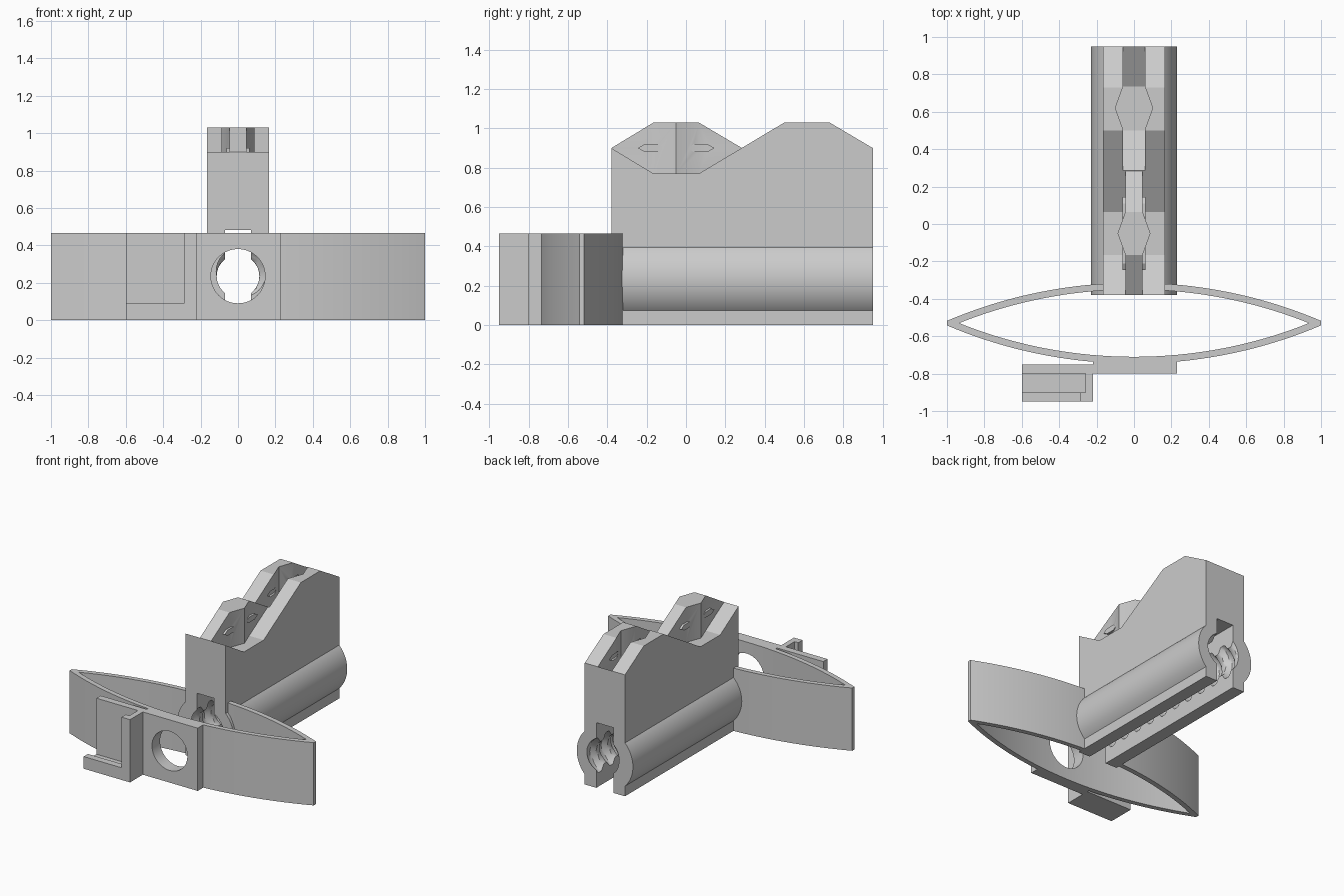
import bpy, bmesh, math

if "Cube" in bpy.data.objects:
    bpy.data.objects.remove(bpy.data.objects["Cube"])

grey = bpy.data.materials.new("plain grey")
grey.diffuse_color = (0.6, 0.6, 0.6, 1)
grey.use_nodes = True
grey.node_tree.nodes["Principled BSDF"].inputs["Base Color"].default_value = grey.diffuse_color


def finish(name, bm):
    bmesh.ops.recalc_face_normals(bm, faces=bm.faces)
    me = bpy.data.meshes.new(name)
    bm.to_mesh(me)
    bm.free()
    me.materials.append(grey)
    ob = bpy.data.objects.new(name, me)
    bpy.context.collection.objects.link(ob)
    return ob


def prism(name, pts, axis, a, b):
    """Extrude a 2D outline along x (y,z), y (x,z) or z (x,y) from a to b."""
    put = {'x': lambda p, t: (t, p[0], p[1]),
           'y': lambda p, t: (p[0], t, p[1]),
           'z': lambda p, t: (p[0], p[1], t)}[axis]
    bm = bmesh.new()
    lo = [bm.verts.new(put(p, a)) for p in pts]
    hi = [bm.verts.new(put(p, b)) for p in pts]
    bm.faces.new(lo)
    bm.faces.new(hi)
    n = len(pts)
    for i in range(n):
        j = (i + 1) % n
        bm.faces.new((lo[i], lo[j], hi[j], hi[i]))
    return finish(name, bm)


def box(name, x0, x1, y0, y1, z0, z1):
    return prism(name, [(x0, y0), (x1, y0), (x1, y1), (x0, y1)], 'z', z0, z1)


def circle(r, z, n=64):
    return [(r * math.cos(2 * math.pi * i / n), z + r * math.sin(2 * math.pi * i / n))
            for i in range(n)]


def boolean(ob, tool, op, keep=False):
    m = ob.modifiers.new("bool", 'BOOLEAN')
    m.operation = op
    m.solver = 'EXACT'
    m.object = tool
    bpy.context.view_layer.objects.active = ob
    bpy.ops.object.modifier_apply(modifier=m.name)
    if not keep:
        bpy.data.objects.remove(tool)


def smooth(ob):
    bpy.ops.object.select_all(action='DESELECT')
    ob.select_set(True)
    bpy.context.view_layer.objects.active = ob
    bpy.ops.object.shade_smooth_by_angle(angle=math.radians(25))


def thread_cutter(zc, r_in, r_out, pitch, y0, y1, n=32, per=10):
    """Screw-shaped solid: radius follows a clipped wave along a helix."""
    bm = bmesh.new()
    rings = []
    steps = int((y1 - y0) / pitch * per)
    for k in range(steps + 1):
        y = y0 + (y1 - y0) * k / steps
        ring = []
        for i in range(n):
            t = 2 * math.pi * i / n
            w = 0.5 + 0.8 * math.cos(2 * math.pi * y / pitch - t)
            r = r_in + (r_out - r_in) * min(1, max(0, w))
            ring.append(bm.verts.new((r * math.cos(t), y, zc + r * math.sin(t))))
        rings.append(ring)
    for a, b in zip(rings, rings[1:]):
        for i in range(n):
            j = (i + 1) % n
            bm.faces.new((a[i], a[j], b[j], b[i]))
    bm.faces.new(rings[0])
    bm.faces.new(rings[-1])
    return finish("thread_cutter", bm)


def bulge(yc, w, wmax):
    return [(-w, yc - .115), (w, yc - .115), (wmax, yc), (w, yc + .115),
            (-w, yc + .115), (-wmax, yc)]


def snap(yc, s):
    """Side outline of a small snap ridge on side s of yc."""
    return [(yc + s * d, z) for d, z in ((.06, .9), (.09, .92), (.16, .92),
                                         (.195, .9), (.16, .88), (.09, .88))]


ZC = 0.235

# Main body: side outline plus round barrel
body = prism("clamp_body", [(-.38, 0), (.95, 0), (.95, .9), (.73, 1.03), (.5, 1.03),
                            (.065, .77), (-.165, .77), (-.38, .9)], 'x', -.165, .165)
boolean(body, prism("barrel", circle(.23, ZC, 96), 'y', -.38, .95), 'UNION')

# Tongue with bulge and snap ridges
boolean(body, prism("tongue", [(-.38, .6), (.285, .6), (.285, .9), (.065, 1.03),
                               (-.165, 1.03), (-.38, .9)], 'x', -.046, .046), 'UNION')
boolean(body, prism("tongue_bulge", bulge(-.05, .046, .088), 'z', .7, 1.03), 'UNION')
for s in (-1, 1):
    boolean(body, prism("snap", snap(-.05, s), 'x', -.062, .062), 'UNION')

# Matching groove with bulge and snap dents
boolean(body, prism("groove", [(.285, .9), (.5, .77), (.73, .77), (1, .93), (1, 1.1),
                               (.285, 1.1)], 'x', -.058, .058), 'DIFFERENCE')
boolean(body, prism("groove_bulge", bulge(.62, .058, .1), 'z', .77, 1.1), 'DIFFERENCE')
for s in (-1, 1):
    boolean(body, prism("dent", snap(.62, s), 'x', -.074, .074), 'DIFFERENCE')

# Lens-shaped ring with front plate
def lens(half, r, yc):
    """Outline of two arcs of radius r, meeting near x = +-half."""
    xs = [half * (-1 + 2 * i / 40) for i in range(41)]
    up = [(x, math.sqrt(r * r - x * x) - 2.34) for x in xs]
    pts = up + [(x, -h) for x, h in reversed(up)]
    out = []
    for x, h in pts:
        p = (x, yc + h)
        if not out or math.dist(p, out[-1]) > 1e-3:
            out.append(p)
    if math.dist(out[0], out[-1]) < 1e-3:
        out.pop()
    return out


ring = prism("lens_ring", lens(1.0, 2.556, -.53), 'z', 0, .465)
boolean(ring, box("plate", -.22, .23, -.8, -.7, 0, .465), 'UNION')
boolean(ring, prism("ring_hollow", lens(.935, 2.52, -.53), 'z', -.1, .6), 'DIFFERENCE')
boolean(ring, prism("plate_hole", circle(.145, ZC), 'y', -.9, -.6), 'DIFFERENCE')

# Open slot and threaded bore through the body and the ring's back wall
slot = box("slot_cutter", -.07, .07, -.5, 1.1, -.1, .483)
bore = thread_cutter(ZC, .114, .15, .133, -.5, 1.1)
for ob in (body, ring):
    boolean(ob, slot, 'DIFFERENCE', True)
    boolean(ob, bore, 'DIFFERENCE', True)
for ob in (slot, bore):
    bpy.data.objects.remove(ob)
smooth(body)
smooth(ring)

# Side bracket: back wall, end wall, floor and front lip
box("bracket_back", -.6, -.22, -.8, -.75, 0, .465)
box("bracket_end", -.26, -.22, -.95, -.8, 0, .465)
box("bracket_floor", -.6, -.26, -.9, -.8, 0, .05)
box("bracket_lip", -.6, -.26, -.95, -.9, 0, .09)
box("bracket_side_lip", -.29, -.26, -.95, -.9, .09, .465)
